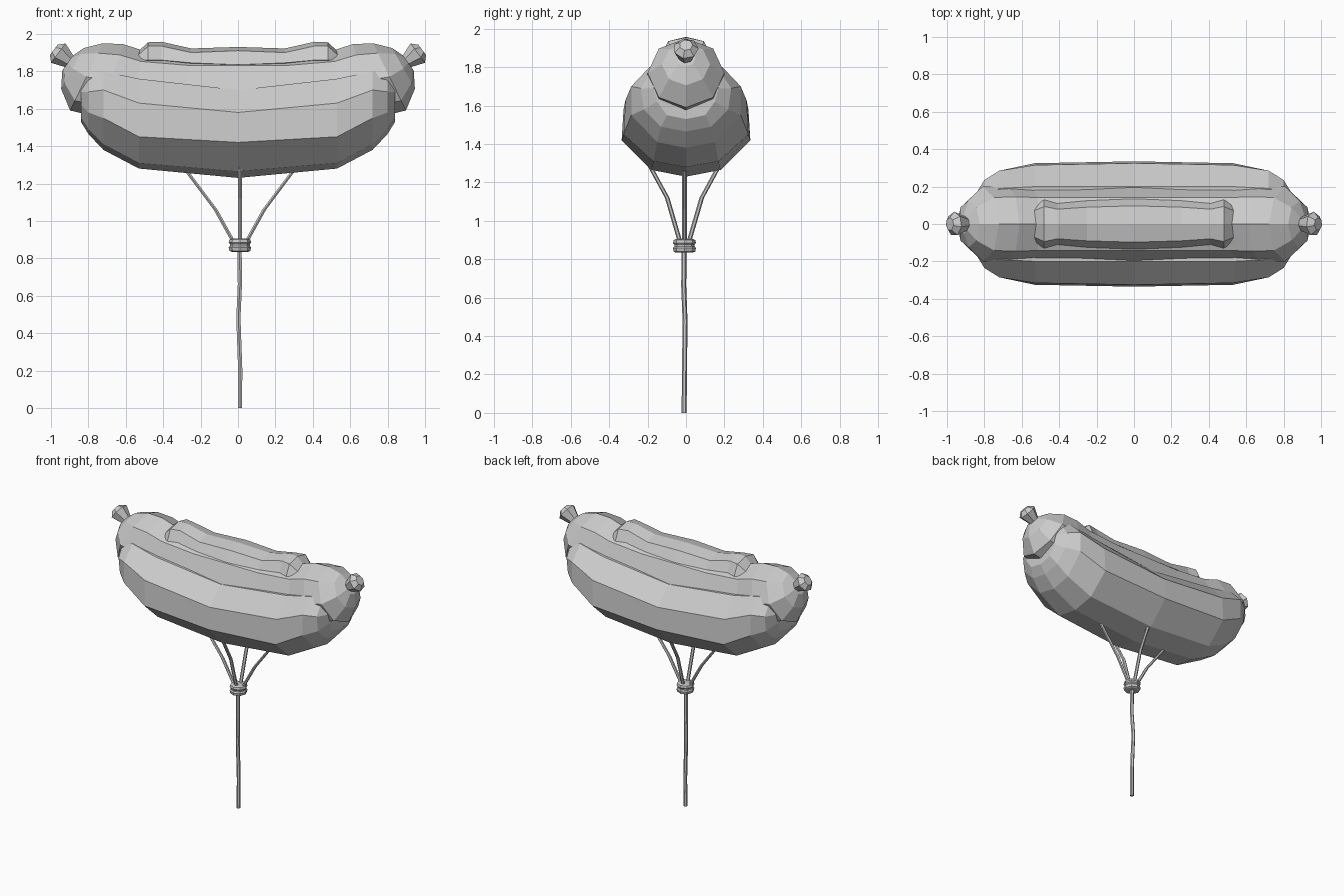
import bpy, math
from mathutils import Vector

cube = bpy.data.objects.get("Cube")
if cube:
    bpy.data.objects.remove(cube, do_unlink=True)

GREY = (0.6, 0.6, 0.6, 1)
grey = bpy.data.materials.new("plain_grey")
grey.use_nodes = True
grey.diffuse_color = GREY
grey.node_tree.nodes["Principled BSDF"].inputs["Base Color"].default_value = GREY


def loft(name, rings):
    """Bridge equal rings of points into a closed flat-shaded mesh."""
    n = len(rings[0])
    verts = [p for ring in rings for p in ring]
    faces = [tuple(range(n))[::-1], tuple(range(len(verts) - n, len(verts)))]
    for i in range(len(rings) - 1):
        for j in range(n):
            k = (j + 1) % n
            faces.append((i * n + j, i * n + k, (i + 1) * n + k, (i + 1) * n + j))
    mesh = bpy.data.meshes.new(name)
    mesh.from_pydata(verts, [], faces)
    mesh.materials.append(grey)
    obj = bpy.data.objects.new(name, mesh)
    bpy.context.collection.objects.link(obj)
    bpy.context.view_layer.objects.active = obj
    obj.select_set(True)
    bpy.ops.object.mode_set(mode='EDIT')
    bpy.ops.mesh.select_all(action='SELECT')
    bpy.ops.mesh.normals_make_consistent(inside=False)
    bpy.ops.object.mode_set(mode='OBJECT')
    obj.select_set(False)
    return obj


def ring(centre, axis, radius, sides):
    """Regular polygon facing along an axis."""
    axis = Vector(axis).normalized()
    u = axis.orthogonal().normalized() if abs(axis.y) > 0.01 else Vector((0, 1, 0))
    v = axis.cross(u)
    return [Vector(centre) + radius * (math.cos(a) * u + math.sin(a) * v)
            for a in (math.tau * i / sides for i in range(sides))]


def both_ends(half):
    """Mirror stations that start at the middle so they run end to end."""
    return [(-s[0],) + s[1:] for s in half[:0:-1]] + half


# Bun: half cross-sections from the keel up to the lip
bun_half = [
    (0, [(0, 1.23), (.18, 1.265), (.335, 1.42), (.325, 1.58), (.2, 1.70)]),
    (.53, [(0, 1.28), (.17, 1.31), (.325, 1.45), (.315, 1.63), (.2, 1.76)]),
    (.72, [(0, 1.38), (.15, 1.41), (.285, 1.55), (.285, 1.70), (.19, 1.80)]),
    (.80, [(0, 1.465), (.13, 1.49), (.22, 1.58), (.235, 1.69), (.17, 1.79)]),
    (.84, [(0, 1.53), (.10, 1.55), (.15, 1.62), (.17, 1.69), (.12, 1.78)]),
]
loft("bun", [[(x, y, z) for y, z in prof] + [(x, -y, z) for y, z in prof[:0:-1]]
             for x, prof in both_ends(bun_half)])

# Sausage: x, centre height, radius, tilt in degrees
sausage_half = [(0, 1.69, .2, 0), (.27, 1.69, .2, 5), (.55, 1.715, .2, 14),
                (.68, 1.75, .206, 19), (.81, 1.77, .2, 26), (.885, 1.815, .125, 29),
                (.91, 1.845, .05, 36)]
rings = []
for x, z, r, tilt in both_ends(sausage_half):
    t = math.radians(tilt) * (1 if x > 0 else -1)
    rings.append(ring((x, 0, z), (math.cos(t), 0, math.sin(t)), r, 8))
loft("sausage", rings)

# Tied tips at both sausage ends
for side, label in ((1, "left"), (-1, "right")):
    axis = Vector((.8 * side, 0, .6))
    base = Vector((.885 * side, 0, 1.84))
    loft(label + "_tip", [ring(base + axis * d, axis, r, 7)
                          for d, r in ((0, .035), (.03, .042), (.095, .066), (.125, .035))])

# Sauce strip: x, half width, edge height, shoulder height, top height
sauce_half = [(0, .135, 1.835, 1.91, 1.93), (.25, .125, 1.845, 1.90, 1.922),
              (.41, .11, 1.86, 1.935, 1.958), (.48, .13, 1.86, 1.935, 1.955),
              (.53, .10, 1.86, 1.89, 1.91), (.58, .03, 1.86, 1.87, 1.88)]
loft("sauce", [[(x, -w, e), (x, -w * .72, s), (x, 0, t), (x, w * .72, s),
                (x, w, e), (x, 0, e - .03)] for x, w, e, s, t in both_ends(sauce_half)])


# Strings, each a thin six-sided tube through a few points
def string(name, points, radius=.012):
    loft(name, [ring(p, (0, 0, 1), radius, 6) for p in points])


string("main_string", [(.01, -.01, 0), (.012, -.008, .2), (.002, -.005, .48),
                       (.01, -.012, .66), (.008, -.01, .9)], .013)
for label, dx, dy in (("left", 1, 0), ("right", -1, 0), ("back", 0, 1), ("front", 0, -1)):
    path = ((.03, .88), (.13, 1.06), (.28, 1.26)) if dx else ((.02, .88), (.09, 1.12), (.21, 1.34))
    string(label + "_string", [(.01 + dx * d, dy * d - .008, z) for d, z in path])

# Collar gathering the strings
loft("collar", [ring((.01, -.008, z), (0, 0, 1), r, 8) for z, r in
                ((.835, .045), (.84, .056), (.858, .06), (.867, .053), (.876, .053),
                 (.885, .06), (.9, .056), (.905, .045))])
